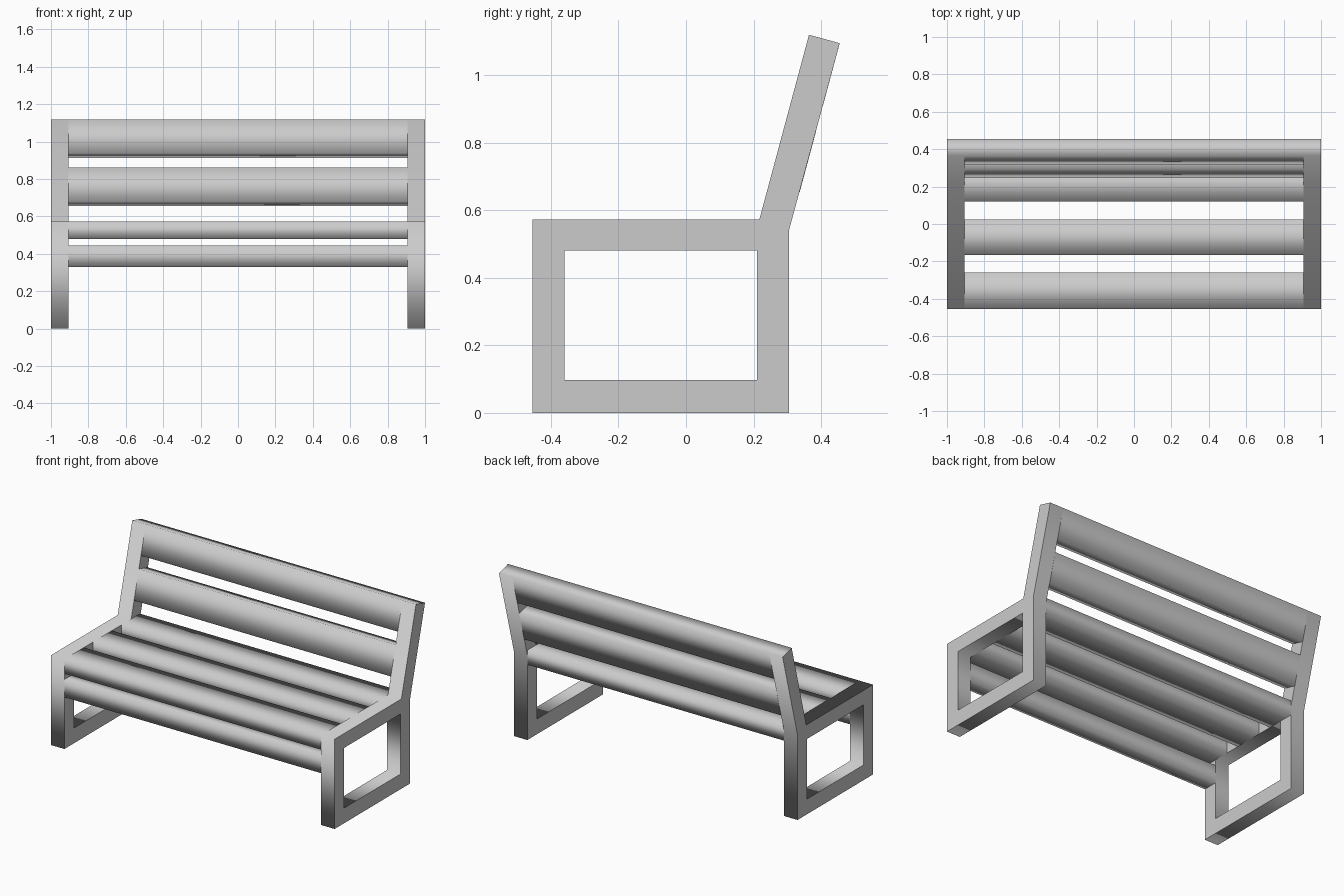
import bpy
from math import radians
from mathutils import Matrix

if "Cube" in bpy.data.objects:
    bpy.data.objects.remove(bpy.data.objects["Cube"])

HALF = 1.0       # half of the bench length
FRAME_W = 0.095  # width of each side frame
# local profile (x, y) -> world (y, z), extruded along world x
TURN = Matrix.Rotation(radians(90), 4, 'Z') @ Matrix.Rotation(radians(90), 4, 'X')


def prism(name, loops, x_mid, width):
    """Side profile of (y, z) loops (outer first, then holes) extruded along x."""
    curve = bpy.data.curves.new(name + "_profile", 'CURVE')
    curve.dimensions = '2D'
    curve.fill_mode = 'BOTH'
    curve.extrude = width / 2
    for loop in loops:
        spline = curve.splines.new('POLY')
        spline.points.add(len(loop) - 1)
        for point, (y, z) in zip(spline.points, loop):
            point.co = (y, z, 0, 1)
        spline.use_cyclic_u = True
    helper = bpy.data.objects.new(name + "_helper", curve)
    bpy.context.collection.objects.link(helper)
    bpy.context.view_layer.update()
    deps = bpy.context.evaluated_depsgraph_get()
    mesh = bpy.data.meshes.new_from_object(helper.evaluated_get(deps))
    bpy.data.objects.remove(helper)
    mesh.transform(Matrix.Translation((x_mid, 0, 0)) @ TURN)
    obj = bpy.data.objects.new(name, mesh)
    bpy.context.collection.objects.link(obj)
    return obj


def rect(y0, y1, z0, z1):
    return [(y0, z0), (y1, z0), (y1, z1), (y0, z1)]


# Side frames: closed leg loop with the leaning back post
POST_FRONT, POST_TOP = (0.217, 0.572), (0.364, 1.119)
outer = [(-0.455, 0), (0.305, 0), (0.305, 0.541), (0.455, 1.094),
         POST_TOP, POST_FRONT, (-0.455, 0.572)]
opening = rect(-0.36, 0.21, 0.097, 0.48)
for side, sx in (("left", -1), ("right", 1)):
    prism(side + "_frame", [outer, opening], sx * (HALF - FRAME_W / 2), FRAME_W)

SPAN = 2 * (HALF - FRAME_W)

# Seat slats
for i, (y0, y1) in enumerate([(-0.455, -0.26), (-0.165, 0.023), (0.119, 0.305)]):
    prism(f"seat_slat_{i + 1}", [rect(y0, y1, 0.48, 0.572)], 0, SPAN)

# Front apron rail under the seat
prism("front_rail", [rect(-0.455, -0.36, 0.33, 0.443)], 0, SPAN)

# Leaning backrest slats, as thick as the posts
slope = (POST_TOP[0] - POST_FRONT[0]) / (POST_TOP[1] - POST_FRONT[1])
for i, (z0, z1) in enumerate([(0.679, 0.861), (0.938, POST_TOP[1])]):
    ya, yb = (POST_FRONT[0] + (z - POST_FRONT[1]) * slope for z in (z0, z1))
    loop = [(ya, z0), (ya + 0.091, z0 - 0.025), (yb + 0.091, z1 - 0.025), (yb, z1)]
    prism(f"back_slat_{i + 1}", [loop], 0, SPAN)
